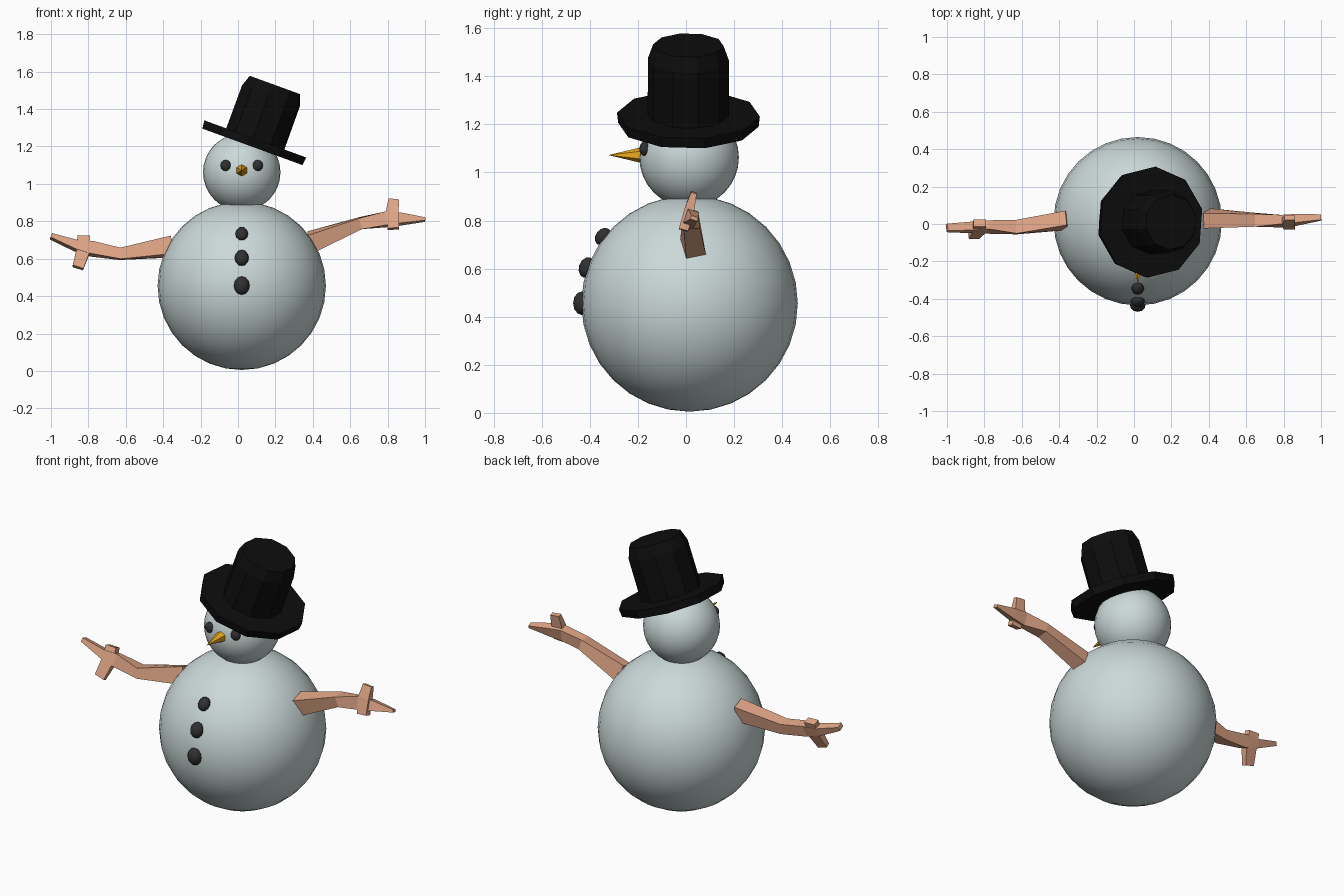
import bpy, bmesh
from math import radians, cos, sin, tau
from mathutils import Vector, Matrix

if "Cube" in bpy.data.objects:
    bpy.data.objects.remove(bpy.data.objects["Cube"])


def material(name, rgb):
    m = bpy.data.materials.new(name)
    m.diffuse_color = (*rgb, 1)
    m.use_nodes = True
    m.node_tree.nodes["Principled BSDF"].inputs["Base Color"].default_value = m.diffuse_color
    return m


SNOW = material("snow", (0.6, 0.69, 0.69))
COAL = material("coal", (0.03, 0.03, 0.03))
FELT = material("felt", (0.004, 0.004, 0.004))
WOOD = material("wood", (0.75, 0.38, 0.24))
CARROT = material("carrot", (0.85, 0.4, 0.01))


def ball(name, centre, radius, mat, scale=(1, 1, 1), tilt=0, segs=32):
    bpy.ops.mesh.primitive_uv_sphere_add(segments=segs, ring_count=segs // 2, radius=radius,
                                         location=centre, rotation=(tilt, 0, 0))
    ob = bpy.context.object
    ob.name = name
    ob.scale = scale
    ob.data.materials.append(mat)
    bpy.ops.object.shade_smooth()
    return ob


def loft(name, rings, mat):
    """Skin a list of equal-length point rings and cap both ends."""
    bm = bmesh.new()
    loops = [[bm.verts.new(p) for p in ring] for ring in rings]
    n = len(loops[0])
    for a, b in zip(loops, loops[1:]):
        for i in range(n):
            j = (i + 1) % n
            bm.faces.new((a[i], a[j], b[j], b[i]))
    bm.faces.new(loops[0])
    bm.faces.new(loops[-1])
    bmesh.ops.recalc_face_normals(bm, faces=bm.faces)
    mesh = bpy.data.meshes.new(name)
    bm.to_mesh(mesh)
    bm.free()
    mesh.materials.append(mat)
    ob = bpy.data.objects.new(name, mesh)
    bpy.context.collection.objects.link(ob)
    return ob


def stick(name, sections):
    """Square branch; each section is (x, y, z, half_width, half_height, roll in degrees)."""
    pts = [Vector(s[:3]) for s in sections]
    rings = []
    for i, (p, s) in enumerate(zip(pts, sections)):
        t = (pts[min(i + 1, len(pts) - 1)] - pts[max(i - 1, 0)]).normalized()
        up = t.cross(Vector((0, 1, 0))).normalized()
        side = up.cross(t)
        roll = Matrix.Rotation(radians(s[5]), 3, t)
        rings.append([p + roll @ (side * s[3] * a + up * s[4] * b)
                      for a, b in ((-1, -1), (1, -1), (1, 1), (-1, 1))])
    return loft(name, rings, WOOD)


# Snow body and head
ball("body", (0.02, 0.015, 0.455), 0.45, SNOW)
ball("head", (0.02, 0.013, 1.062), 0.207, SNOW)

# Coal eyes and buttons
for side, x in (("left", -0.065), ("right", 0.105)):
    ball(side + "_eye", (x, -0.172, 1.098), 0.03, COAL, (0.95, 0.75, 1), segs=12)
for i, (y, z, r, tilt) in enumerate(((-0.345, 0.733, 0.038, -38),
                                     (-0.412, 0.604, 0.042, -18),
                                     (-0.432, 0.456, 0.047, 0))):
    ball(f"button_{i + 1}", (0.02, y, z), r, COAL, (0.9, 0.8, 1.05), radians(tilt), 12)

# Carrot nose
bpy.ops.mesh.primitive_cone_add(vertices=6, radius1=0.038, radius2=0, depth=0.16,
                                location=(0.02, -0.243, 1.072), rotation=(radians(90), 0, radians(0)))
nose = bpy.context.object
nose.name = "nose"
nose.data.materials.append(CARROT)


# Ten-sided top hat, tilted sideways
def decagon(r, z):
    return [(r * cos(tau * i / 10 + radians(13.4)), r * sin(tau * i / 10 + radians(13.4)), z)
            for i in range(10)]


hat_profile = ((0.293, 0), (0.298, 0.045), (0.17, 0.045), (0.169, 0.29), (0.147, 0.352))
hat = loft("top_hat", [decagon(r, z) for r, z in hat_profile], FELT)
hat.location = (0.077, 0.01, 1.198)
hat.rotation_euler = (0, radians(20), 0)

# Branch arms with a side twig on each hand
stick("right_arm", ((0.39, 0.03, 0.69, 0.042, 0.05, 15),
                    (0.655, 0.022, 0.79, 0.034, 0.03, 5),
                    (0.79, 0.015, 0.81, 0.025, 0.037, -15),
                    (0.865, 0.022, 0.812, 0.024, 0.03, -18),
                    (1.0, 0.035, 0.809, 0.015, 0.008, -18)))
stick("right_twig", ((0.83, -0.01, 0.76, 0.02, 0.03, 0),
                     (0.825, 0.015, 0.85, 0.02, 0.034, 0),
                     (0.832, 0.033, 0.917, 0.012, 0.028, 0)))
stick("left_arm", ((-0.355, 0.02, 0.665, 0.04, 0.05, 15),
                   (-0.63, -0.017, 0.626, 0.036, 0.03, 5),
                   (-0.782, -0.016, 0.653, 0.025, 0.036, 20),
                   (-0.868, -0.018, 0.67, 0.024, 0.025, 20),
                   (-1.0, -0.021, 0.72, 0.02, 0.012, 20)))
stick("left_twig", ((-0.825, 0.005, 0.717, 0.02, 0.033, 0),
                    (-0.828, -0.025, 0.64, 0.022, 0.036, 0),
                    (-0.856, -0.067, 0.552, 0.014, 0.03, 0)))
